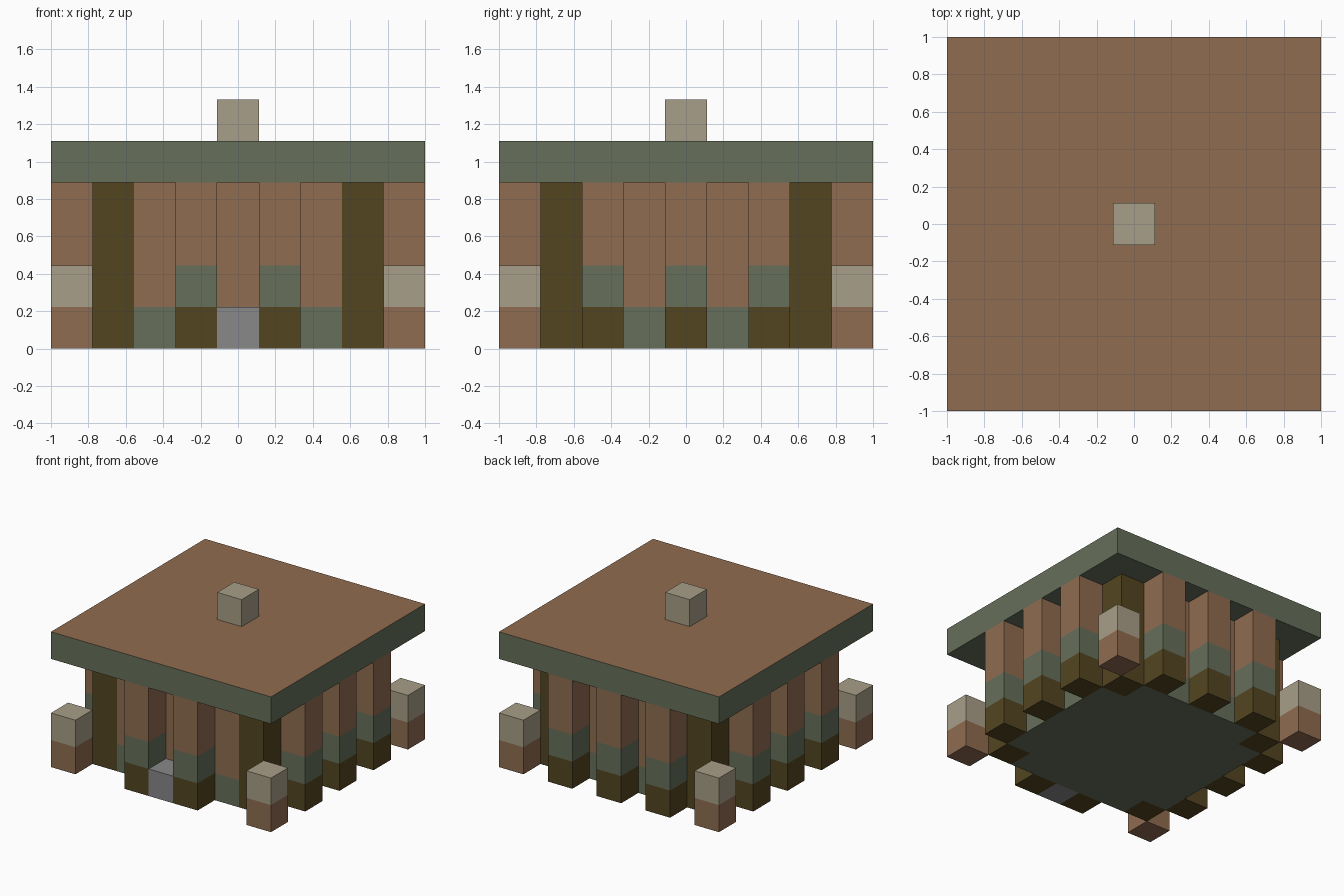
import bpy
import bmesh

if "Cube" in bpy.data.objects:
    bpy.data.objects.remove(bpy.data.objects["Cube"])

U = 2 / 9  # one block


def linear(c):
    c /= 255
    return c / 12.92 if c <= 0.04045 else ((c + 0.055) / 1.055) ** 2.4


def material(name, *rgb):
    colour = (*[linear(c) for c in rgb], 1)
    mat = bpy.data.materials.new(name)
    mat.use_nodes = True
    mat.diffuse_color = colour
    bsdf = mat.node_tree.nodes["Principled BSDF"]
    bsdf.inputs["Base Color"].default_value = colour
    bsdf.inputs["Roughness"].default_value = 0.9
    return mat


BROWN = material("clay brown", 144, 108, 80)
GREEN = material("moss green", 102, 111, 90)
DARK = material("dark timber", 84, 69, 33)
BEIGE = material("pale stone", 169, 159, 136)
GREY = material("step grey", 136, 136, 138)


def square(x, y, half=0.5):
    return [(x - half, y - half), (x + half, y - half),
            (x + half, y + half), (x - half, y + half)]


def stack(name, outline, bands, base=0, panel=None):
    """Prism over an outline in block units; bands are (height, material)."""
    bm = bmesh.new()
    mats = []

    def slot(mat):
        if mat not in mats:
            mats.append(mat)
        return mats.index(mat)

    def ring(z):
        return [bm.verts.new((x * U, y * U, z * U)) for x, y in outline]

    z = base
    low = ring(z)
    bm.faces.new(low[::-1]).material_index = slot(bands[0][1])
    for height, mat in bands:
        z += height
        high = ring(z)
        for i in range(len(low)):
            j = (i + 1) % len(low)
            face = bm.faces.new((low[i], low[j], high[j], high[i]))
            face.material_index = slot(mat)
        low = high
    top = bm.faces.new(low)
    top.material_index = slot(bands[-1][1])
    # Flush coloured panel in the top, one block in from the edge
    if panel:
        bmesh.ops.inset_region(bm, faces=[top], thickness=U)
        top.material_index = slot(panel)
    mesh = bpy.data.meshes.new(name)
    bm.to_mesh(mesh)
    bm.free()
    for mat in mats:
        mesh.materials.append(mat)
    obj = bpy.data.objects.new(name, mesh)
    bpy.context.collection.objects.link(obj)
    return obj


# Walls: square plan with the four corners left out for the posts
a, b = 3.5, 2.5
cross = [(-b, -a), (b, -a), (b, -b), (a, -b), (a, b), (b, b),
         (b, a), (-b, a), (-b, b), (-a, b), (-a, -b), (-b, -b)]
stack("walls", cross, [(1, GREEN), (3, BROWN)])

# Timber posts in the wall corners and free-standing lamp posts outside them
for sx, side in ((-1, "right"), (1, "left")):
    for sy, end in ((-1, "front"), (1, "back")):
        stack(f"corner_post_{end}_{side}", square(3 * sx, 3 * sy), [(4, DARK)])
        stack(f"lamp_post_{end}_{side}", square(4 * sx, 4 * sy),
              [(1, BROWN), (1, BEIGE)])

# Buttresses: three on the sides and back, a pair framing the front
pillar = [(1, DARK), (1, GREEN), (2, BROWN)]
for n, k in enumerate((-2, 0, 2), 1):
    stack(f"buttress_left_{n}", square(4, k), pillar)
    stack(f"buttress_right_{n}", square(-4, k), pillar)
    stack(f"buttress_back_{n}", square(k, 4), pillar)
for n, k in enumerate((-1, 1), 1):
    stack(f"buttress_front_{n}", square(k, -4), pillar)

# Entrance step, roof slab and finial
stack("door_step", square(0, -4), [(1, GREY)])
stack("roof", square(0, 0, 4.5), [(1, GREEN)], base=4, panel=BROWN)
stack("finial", square(0, 0), [(1, BEIGE)], base=5)
